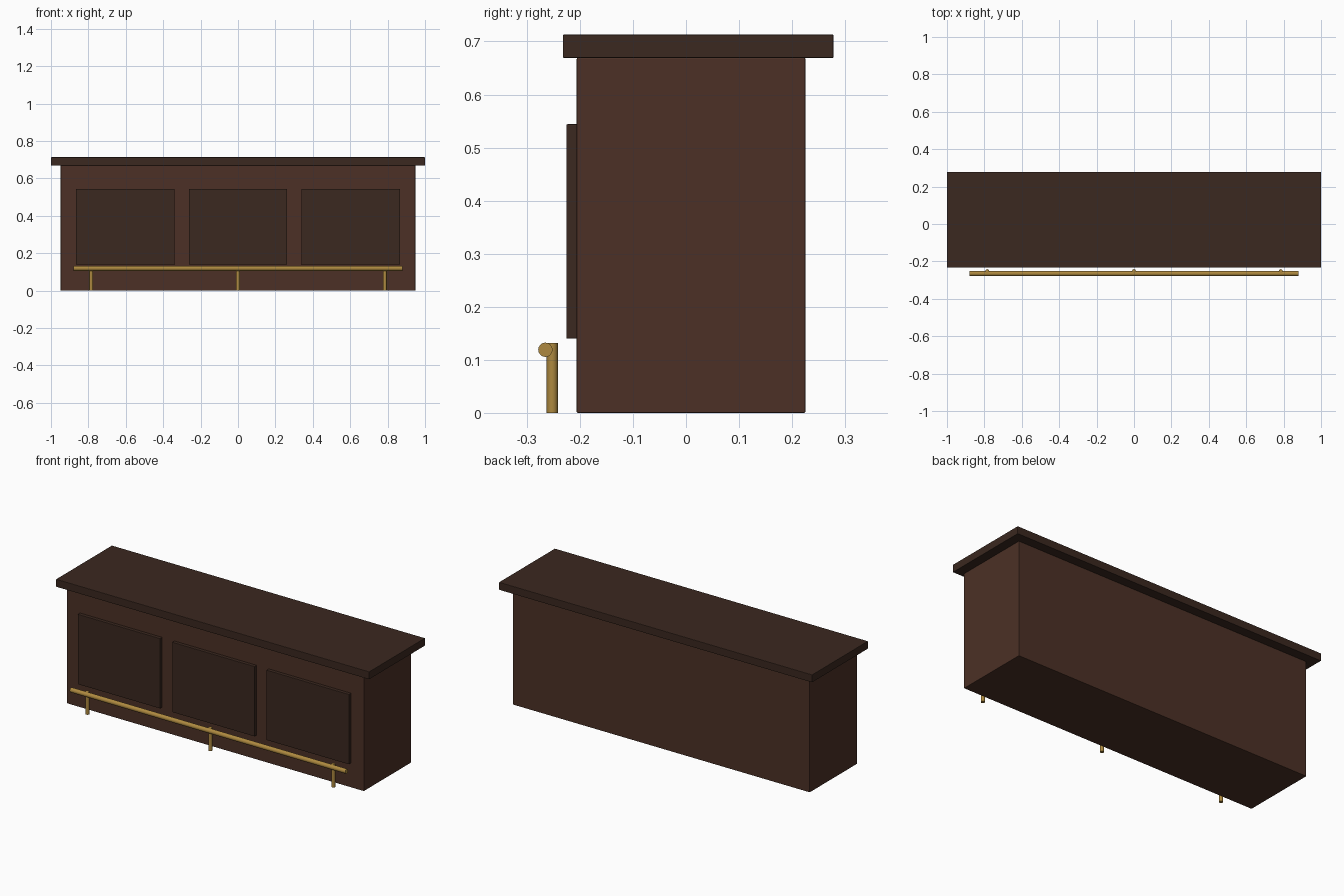
import bpy
import math

if "Cube" in bpy.data.objects:
    bpy.data.objects.remove(bpy.data.objects["Cube"])


def material(name, rgb):
    m = bpy.data.materials.new(name)
    m.diffuse_color = (*rgb, 1)
    m.use_nodes = True
    m.node_tree.nodes["Principled BSDF"].inputs["Base Color"].default_value = m.diffuse_color
    return m


wood = material("brown_wood", (0.072, 0.030, 0.019, 1)[:3])
dark = material("dark_wood", (0.043, 0.021, 0.014))
brass = material("brass", (0.42, 0.25, 0.05))


def box(name, lo, hi, mat, bevel=0.002):
    bpy.ops.mesh.primitive_cube_add(size=1, location=[(a + b) / 2 for a, b in zip(lo, hi)])
    ob = bpy.context.object
    ob.name = name
    ob.scale = [b - a for a, b in zip(lo, hi)]
    bpy.ops.object.transform_apply(location=False, rotation=False, scale=True)
    ob.data.materials.append(mat)
    mod = ob.modifiers.new("soft_edges", 'BEVEL')
    mod.width = bevel
    mod.segments = 2
    return ob


def rod(name, loc, radius, length, sides, rot=(0, 0, 0)):
    bpy.ops.mesh.primitive_cylinder_add(vertices=sides, radius=radius, depth=length,
                                        location=loc, rotation=rot)
    ob = bpy.context.object
    ob.name = name
    ob.data.materials.append(brass)
    bpy.ops.object.shade_smooth_by_angle(angle=math.radians(40))
    return ob


# Counter body and overhanging top
box("counter_body", (-0.948, -0.206, 0), (0.948, 0.225, 0.669), wood)
box("counter_top", (-1, -0.232, 0.669), (1, 0.278, 0.713), dark)

# Raised front panels
for i, x in enumerate((-0.603, 0, 0.603)):
    box(f"front_panel_{i + 1}", (x - 0.263, -0.2255, 0.14), (x + 0.263, -0.2, 0.544), dark)

# Foot rail and its posts
rod("foot_rail", (0, -0.265, 0.119), 0.0135, 1.76, 16, (0, math.pi / 2, 0))
for i, x in enumerate((-0.785, 0, 0.785)):
    rod(f"rail_post_{i + 1}", (x, -0.252, 0.066), 0.0105, 0.132, 12)
